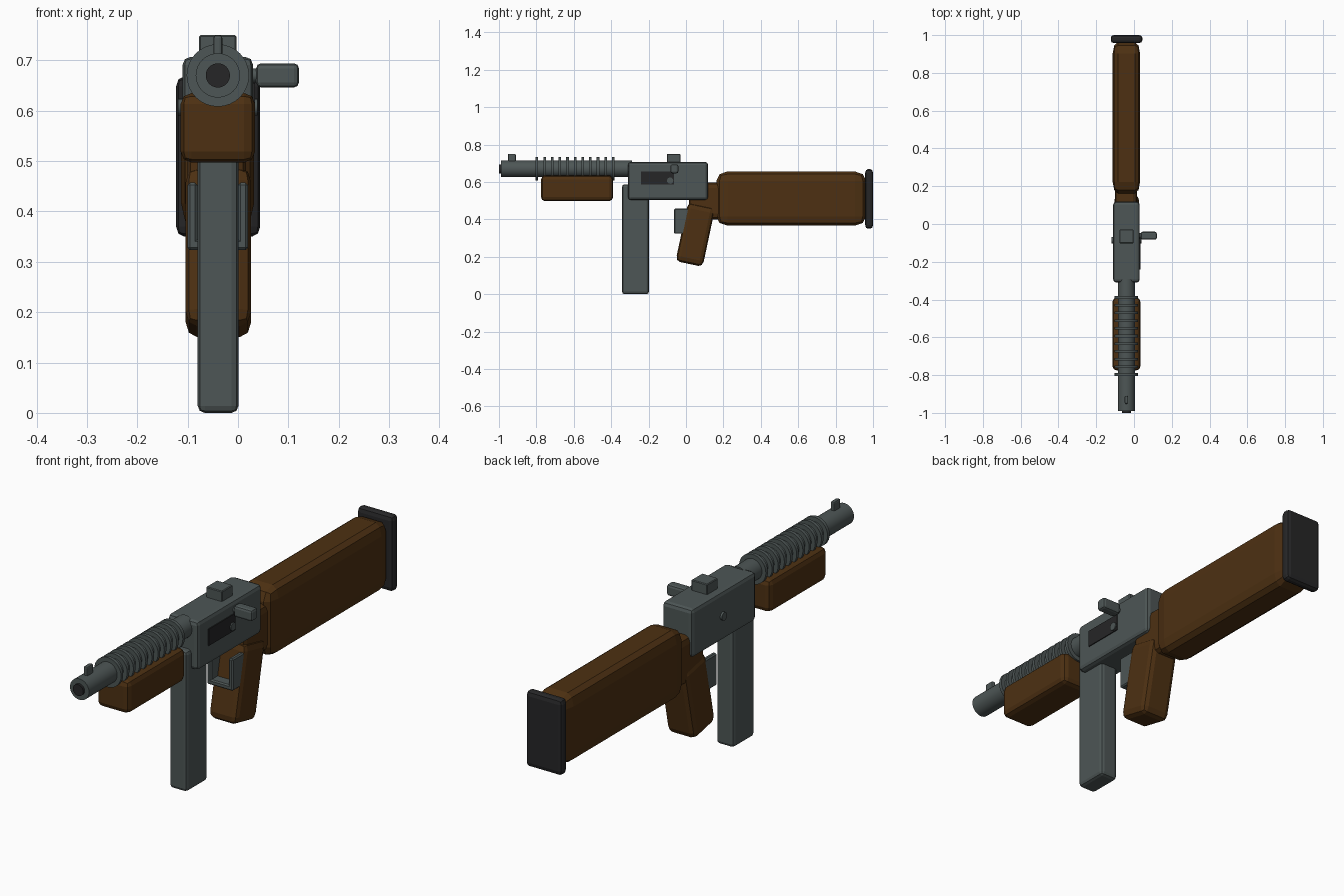
import bpy, bmesh, math
from mathutils import Matrix, Vector

if "Cube" in bpy.data.objects:
    bpy.data.objects.remove(bpy.data.objects["Cube"])

CX = -0.04   # centre line of the body
BZ = 0.67    # barrel axis height


def material(name, rgb):
    m = bpy.data.materials.new(name)
    m.diffuse_color = (*rgb, 1)
    m.use_nodes = True
    m.node_tree.nodes["Principled BSDF"].inputs["Base Color"].default_value = m.diffuse_color
    return m


STEEL = material("grey steel", (0.075, 0.093, 0.092))
WOOD = material("brown wood", (0.075, 0.030, 0.006))
BLACK = material("black", (0.019, 0.019, 0.020))


def finish(name, bm, mat):
    bmesh.ops.recalc_face_normals(bm, faces=bm.faces)
    me = bpy.data.meshes.new(name)
    bm.to_mesh(me)
    bm.free()
    me.materials.append(mat)
    ob = bpy.data.objects.new(name, me)
    bpy.context.collection.objects.link(ob)
    return ob


def box(name, x, y, z, mat, bevel=(0.012, 0.012, 0.012), segs=2, tilt=0):
    """Box from ranges on each axis, with its own bevel size per axis."""
    lo, hi = Vector((x[0], y[0], z[0])), Vector((x[1], y[1], z[1]))
    size, mid = hi - lo, (lo + hi) / 2
    bm = bmesh.new()
    bmesh.ops.create_cube(bm, size=1)
    if bevel:
        # bevel in a space where the bevel is 1 unit wide on every axis
        b = Vector(bevel)
        bmesh.ops.scale(bm, vec=[size[i] / b[i] for i in range(3)], verts=bm.verts)
        bmesh.ops.bevel(bm, geom=bm.edges[:], offset=1, segments=segs,
                        profile=0.5, affect='EDGES')
        bmesh.ops.scale(bm, vec=b, verts=bm.verts)
    else:
        bmesh.ops.scale(bm, vec=size, verts=bm.verts)
    bm.transform(Matrix.Translation(mid) @ Matrix.Rotation(math.radians(tilt), 4, 'X'))
    return finish(name, bm, mat)


def cylinder(name, centre, r, length, axis, mat, sides=32):
    bm = bmesh.new()
    bmesh.ops.create_cone(bm, cap_ends=True, segments=sides,
                          radius1=r, radius2=r, depth=length)
    rot = Matrix.Rotation(math.pi / 2, 4, 'X' if axis == 'Y' else 'Y')
    bm.transform(Matrix.Translation(centre) @ rot)
    ob = finish(name, bm, mat)
    for p in ob.data.polygons:
        p.use_smooth = len(p.vertices) == 4
    for e in ob.data.edges:
        a, b = (ob.data.vertices[i].co for i in e.vertices)
        k = 1 if axis == 'Y' else 0
        e.use_edge_sharp = abs(a[k] - b[k]) < 1e-5
    return ob


# barrel, bore and cooling fins
cylinder("barrel", (CX, -0.64, BZ), 0.044, 0.70, 'Y', STEEL)
cylinder("bore", (CX, -0.99, BZ), 0.024, 0.02, 'Y', BLACK)
for i in range(11):
    cylinder(f"cooling_fin_{i + 1}", (CX, -0.797 + 0.0408 * i, BZ), 0.062, 0.014, 'Y', STEEL)

# sights
box("front_sight", (CX - 0.009, CX + 0.009), (-0.952, -0.910), (0.70, 0.75), STEEL, (0.006,) * 3)
box("rear_sight", (-0.077, -0.003), (-0.102, -0.03), (0.69, 0.75), STEEL, (0.003,) * 3, 1)

# receiver, magazine and foregrip
box("receiver", (-0.11, 0.03), (-0.31, 0.118), (0.503, 0.707), STEEL, (0.016,) * 3)
box("magazine", (-0.08, 0.001), (-0.342, -0.198), (0, 0.587), STEEL, (0.014,) * 3)
box("foregrip", (-0.114, 0.034), (-0.775, -0.39), (0.497, 0.635), WOOD, (0.022,) * 3)

# ejection port, bolt handle and cross pin
box("ejection_port", (0.028, 0.034), (-0.24, -0.065), (0.585, 0.655), BLACK, None)
box("bolt_handle", (0.036, 0.121), (-0.083, -0.041), (0.646, 0.694), STEEL, (0.01,) * 3)
cylinder("bolt_stem", (0.032, -0.062, 0.67), 0.014, 0.03, 'X', STEEL, 16)
cylinder("cross_pin", (CX, -0.085, 0.607), 0.017, 0.158, 'X', STEEL, 16)

# trigger guard: two side plates joined by a bottom bar
for side, x in (("left", (-0.10, -0.08)), ("right", (0.0, 0.02))):
    box(f"guard_{side}", x, (-0.064, 0.06), (0.323, 0.457), STEEL, (0.005,) * 3, 1)
box("guard_bottom", (-0.095, 0.015), (-0.064, 0.06), (0.323, 0.345), STEEL, (0.005,) * 3, 1)

# pistol grip
box("pistol_grip", (-0.104, 0.026), (-0.024, 0.124), (0.158, 0.480), WOOD,
    (0.022, 0.022, 0.03), 2, tilt=-12)

# stock with neck and butt plate
box("stock_neck", (-0.10, 0.016), (0.015, 0.23), (0.40, 0.597), WOOD, (0.02, 0.02, 0.03))
box("stock", (-0.113, 0.032), (0.162, 0.963), (0.366, 0.656), WOOD, (0.028, 0.06, 0.05))
box("butt_plate", (-0.123, 0.044), (0.958, 1.0), (0.35, 0.668), BLACK, (0.016, 0.014, 0.02))
